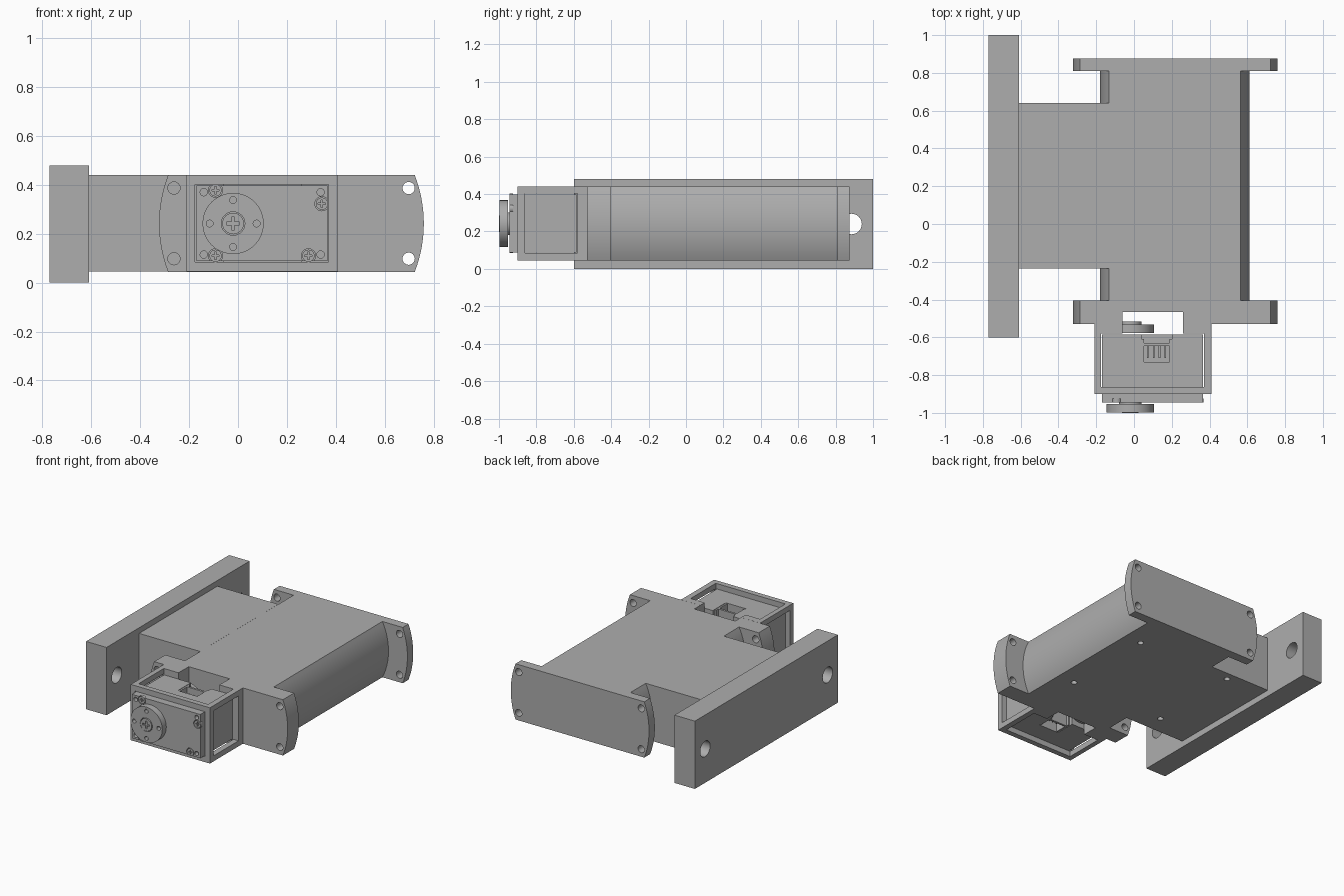
import bpy, bmesh, math
from mathutils import Matrix, Vector

if "Cube" in bpy.data.objects:
    bpy.data.objects.remove(bpy.data.objects["Cube"])

gray = bpy.data.materials.new("gray")
gray.diffuse_color = (0.42, 0.42, 0.42, 1)
gray.use_nodes = True
gray.node_tree.nodes["Principled BSDF"].inputs["Base Color"].default_value = gray.diffuse_color
Z0, Z1, ZC = 0.045, 0.44, 0.242      # body bottom, top, mid height


def add(name, bm):
    bmesh.ops.recalc_face_normals(bm, faces=bm.faces)
    me = bpy.data.meshes.new(name)
    bm.to_mesh(me)
    bm.free()
    me.materials.append(gray)
    ob = bpy.data.objects.new(name, me)
    bpy.context.collection.objects.link(ob)
    return ob


def box(name, x0, x1, y0, y1, z0, z1):
    bm = bmesh.new()
    bmesh.ops.create_cube(bm, size=1)
    for v in bm.verts:
        v.co = Vector(((x0, x1)[v.co.x > 0], (y0, y1)[v.co.y > 0], (z0, z1)[v.co.z > 0]))
    return add(name, bm)


def cyl(name, center, r, depth, axis, seg=24):
    bm = bmesh.new()
    rot = {'X': Matrix.Rotation(math.pi / 2, 4, 'Y'),
           'Y': Matrix.Rotation(math.pi / 2, 4, 'X'), 'Z': Matrix()}[axis]
    bmesh.ops.create_cone(bm, cap_ends=True, segments=seg, radius1=r, radius2=r,
                          depth=depth, matrix=Matrix.Translation(center) @ rot)
    return add(name, bm)


def bulged(name, xl, xr, bulge, y0, y1, n=16):
    """Slab whose left and right sides are shallow arcs, extruded along y."""
    h = (Z1 - Z0) / 2
    R = (h * h + bulge * bulge) / (2 * bulge)
    a = math.asin(h / R)
    ts = [-a + 2 * a * i / n for i in range(n + 1)]
    right = [(xr - R + R * math.cos(t), ZC + R * math.sin(t)) for t in ts]
    left = [(xl + R - R * math.cos(t), ZC + R * math.sin(t)) for t in reversed(ts)]
    bm = bmesh.new()
    face = bm.faces.new([bm.verts.new((x, y0, z)) for x, z in right + left])
    ext = bmesh.ops.extrude_face_region(bm, geom=[face])
    bmesh.ops.translate(bm, vec=(0, y1 - y0, 0),
                        verts=[g for g in ext['geom'] if isinstance(g, bmesh.types.BMVert)])
    return add(name, bm)


def cut(ob, cutters):
    bpy.context.view_layer.objects.active = ob
    for c in cutters:
        m = ob.modifiers.new("cut", 'BOOLEAN')
        m.operation, m.solver, m.object = 'DIFFERENCE', 'EXACT', c
        bpy.ops.object.modifier_apply(modifier=m.name)
        bpy.data.objects.remove(c)


# Mounting bar with two cross holes
bar = box("mounting_bar", -0.77, -0.61, -0.6, 1.0, 0, 0.48)
cut(bar, [cyl("c", (-0.69, y, 0.24), 0.055, 0.4, 'X', 32) for y in (-0.485, 0.885)])

# Main body and neck, with blind holes underneath
body = bulged("main_body", -0.18, 0.612, 0.048, -0.405, 0.81)
neck = box("neck", -0.61, -0.132, -0.235, 0.64, Z0, Z1)
for ob, x in ((body, 0.43), (neck, -0.31)):
    cut(ob, [cyl("c", (x, y, Z0), 0.02, 0.16, 'Z') for y in (-0.1, 0.58)])

# End flanges with corner holes
for name, y0, y1 in (("front_flange", -0.53, -0.405), ("back_flange", 0.81, 0.875)):
    fl = bulged(name, -0.323, 0.76, 0.037, y0, y1)
    cs = [cyl("c", (x, y0, z), 0.025, 0.5, 'Y') for x in (-0.262, 0.698) for z in (0.098, 0.387)]
    if name == "front_flange":
        cs.append(box("c", -0.06, 0.26, -0.6, -0.465, 0, 0.5))
    cut(fl, cs)

# Open cage around the servo
cage = box("servo_cage", -0.21, 0.41, -0.9, -0.53, Z0, Z1)
cut(cage, [box("c", -0.175, 0.37, -1.0, -0.58, 0.084, 0.402),
           box("c", -0.175, 0.37, -0.862, -0.58, 0, 0.5),
           box("c", -0.3, 0.5, -0.862, -0.58, 0.084, 0.402),
           box("c", -0.06, 0.26, -0.6, -0.5, 0, 0.5)])

# Servo case with connector pockets, corner holes and screw recesses
servo = box("servo_case", -0.17, 0.366, -0.945, -0.585, 0.088, 0.398)
screws = [(-0.092, 0.378), (0.343, 0.323), (-0.092, 0.11), (0.288, 0.11)]
cs = [box("c", 0.04, 0.2, -0.73, -0.55, z - 0.09, z + 0.09) for z in (0.088, 0.398)]
cs += [cyl("c", (x, -0.945, z), 0.015, 0.06, 'Y', 16)
       for x in (-0.14, 0.338) for z in (0.115, 0.37)]
cs += [cyl("c", (x, -0.945, z), 0.029, 0.04, 'Y') for x, z in screws]
cut(servo, cs)


def screw(name, x, y, z, r, depth):
    s = cyl(name, (x, y + depth / 2, z), r, depth, 'Y')
    a, b = r * 0.6, r * 0.14
    cut(s, [box("c", x - a, x + a, y - 0.01, y + 0.01, z - b, z + b),
            box("c", x - b, x + b, y - 0.01, y + 0.01, z - a, z + a)])


for i, (x, z) in enumerate(screws):
    screw(f"case_screw_{i + 1}", x, -0.945, z, 0.025, 0.02)

# Sockets and pins of the two connectors
for side, zs, s in (("top", 0.398, 1), ("bottom", 0.088, -1)):
    za, zb = sorted((zs - s * 0.085, zs - s * 0.003))
    for x0, x1, y0, y1, part in ((0.04, 0.052, -0.73, -0.61, "wall_left"),
                                 (0.188, 0.2, -0.73, -0.61, "wall_right"),
                                 (0.052, 0.188, -0.645, -0.63, "wall_back")):
        box(f"{side}_socket_{part}", x0, x1, y0, y1, za, zb)
    zp = zs - s * 0.05
    for i in range(4):
        x = 0.073 + 0.031 * i
        box(f"{side}_pin_{i + 1}", x - 0.004, x + 0.004, -0.71, -0.645, zp - 0.004, zp + 0.004)

# Output horn in front, idler horn behind
HX = -0.02
for name, y0, y1 in (("output_horn", -0.997, -0.952), ("idler_horn", -0.577, -0.532)):
    horn = cyl(name, (HX, (y0 + y1) / 2, ZC), 0.125, y1 - y0, 'Y', 48)
    cs = [cyl("c", (HX + dx, y0, ZC + dz), 0.014, 0.06, 'Y', 16)
          for dx, dz in ((0.096, 0), (-0.096, 0), (0, 0.096), (0, -0.096))]
    cut(horn, cs + [cyl("c", (HX, y0, ZC), 0.048, 0.04, 'Y', 32)])
    cyl(name + "_shaft", (HX, y1, ZC), 0.06, 0.03, 'Y')
screw("horn_screw", HX, -1.0, ZC, 0.044, 0.03)

# Smooth the round sides and keep edges sharp
bpy.ops.object.select_all(action='SELECT')
bpy.context.view_layer.objects.active = body
bpy.ops.object.shade_smooth_by_angle(angle=math.radians(30))
bpy.ops.object.select_all(action='DESELECT')
